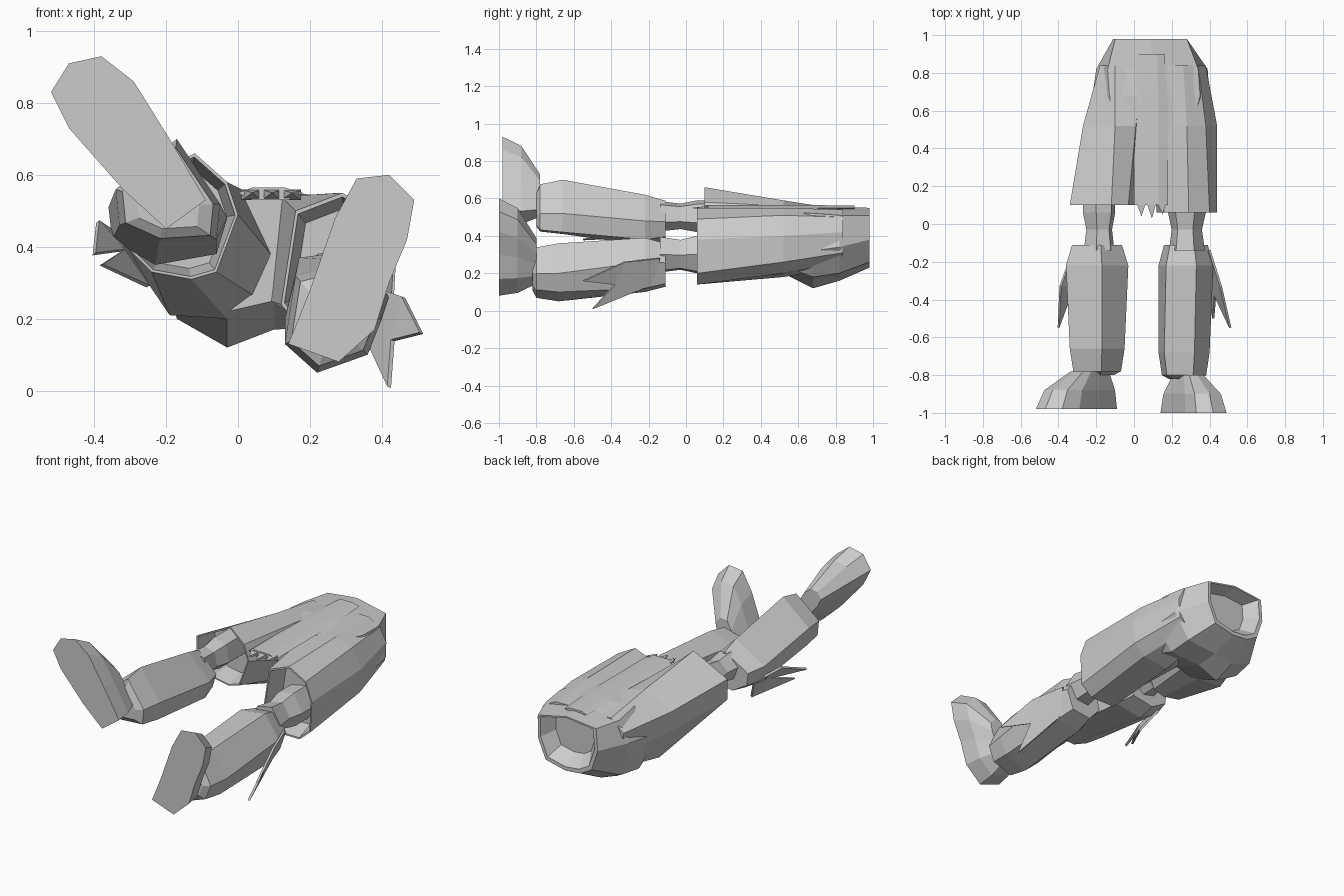
import bpy
import bmesh

default_cube = bpy.data.objects.get("Cube")
if default_cube:
    bpy.data.objects.remove(default_cube, do_unlink=True)

GREY = (0.6, 0.6, 0.6, 1.0)
grey = bpy.data.materials.new("plain grey")
grey.use_nodes = True
grey.diffuse_color = GREY
grey.node_tree.nodes["Principled BSDF"].inputs["Base Color"].default_value = GREY


def finish(name, bm):
    """Turn a bmesh into a flat shaded grey object."""
    bmesh.ops.recalc_face_normals(bm, faces=bm.faces[:])
    mesh = bpy.data.meshes.new(name)
    bm.to_mesh(mesh)
    bm.free()
    mesh.materials.append(grey)
    part = bpy.data.objects.new(name, mesh)
    bpy.context.collection.objects.link(part)
    return part


def shrink(outline, factor, pivot=None):
    """Scale an (x, z) outline about a pivot, or about its own middle."""
    count = len(outline)
    px, pz = pivot or (sum(p[0] for p in outline) / count,
                       sum(p[1] for p in outline) / count)
    return [(px + (x - px) * factor, pz + (z - pz) * factor) for x, z in outline]


def loft(name, *stations):
    """Skin a closed solid through (y, outline) stations."""
    bm = bmesh.new()
    rings = [[bm.verts.new((x, y, z)) for x, z in outline] for y, outline in stations]
    count = len(rings[0])
    for near, far in zip(rings, rings[1:]):
        for i in range(count):
            j = (i + 1) % count
            bm.faces.new((near[i], near[j], far[j], far[i]))
    bm.faces.new(rings[0])
    bm.faces.new(rings[-1])
    return finish(name, bm)


def foot(name, sole_y, sole, heel):
    """Flat sole that narrows back to the ankle."""
    loft(name,
         (sole_y, sole),
         (sole_y + .1, shrink(sole, .87, heel)),
         (sole_y + .2, shrink(sole, .47, heel)))


def shin(name, ankle_y, lower, upper, knee):
    """Boot shaft from the ankle up to below the knee."""
    loft(name,
         (ankle_y - .02, shrink(lower, .6)),
         (ankle_y, shrink(lower, .87)),
         (ankle_y + .12, lower),
         (-.22, upper),
         (-.11, shrink(upper, .8)))
    # Bare knee running from the boot into the trouser leg
    loft(name.replace("shin", "knee"),
         (-.14, shrink(knee, .95)), (-.03, shrink(knee, .8)), (.06, knee), (.22, knee))


def trouser_leg(name, hem_y, hem, middle, hip):
    """Loose cloth tube with a shallow recessed hem."""
    loft(name,
         (hem_y + .12, shrink(hem, .8)),
         (hem_y, shrink(hem, .95)),
         (hem_y, hem),
         (.52, middle),
         (.84, hip))


def fin(name, inner, lower, outer, fold, tip, low_tip):
    """Two pointed cloth blades joined along a fold."""
    bm = bmesh.new()
    a, b, c, d, e, f = [bm.verts.new(p) for p in (inner, lower, outer, fold, tip, low_tip)]
    for face in ((a, c, d), (c, e, d), (a, d, b), (d, f, b)):
        bm.faces.new(face)
    part = finish(name, bm)
    solid = part.modifiers.new("cloth thickness", "SOLIDIFY")
    solid.thickness = .012
    solid.offset = 0


# Feet
foot("right_foot", -.98,
     [(-.52, .83), (-.47, .91), (-.38, .93), (-.29, .86), (-.19, .7),
      (-.09, .53), (-.2, .45), (-.32, .56), (-.47, .73)], (-.17, .55))
foot("left_foot", -1,
     [(.33, .59), (.42, .6), (.49, .53), (.47, .42), (.42, .3),
      (.38, .17), (.28, .08), (.14, .13), (.2, .28), (.27, .48)], (.26, .2))

# Shins and knees
shin("right_shin", -.78,
     [(-.34, .56), (-.33, .46), (-.22, .41), (-.06, .42), (-.05, .52), (-.17, .7)],
     [(-.36, .51), (-.35, .42), (-.23, .35), (-.06, .38), (-.03, .48), (-.17, .62)],
     [(-.27, .52), (-.24, .44), (-.16, .42), (-.1, .47), (-.12, .57), (-.2, .59)])
shin("left_shin", -.8,
     [(.13, .13), (.22, .05), (.36, .1), (.4, .2), (.32, .36), (.16, .32)],
     [(.13, .2), (.22, .1), (.37, .12), (.42, .26), (.33, .39), (.17, .37)],
     [(.18, .27), (.24, .2), (.33, .21), (.38, .3), (.32, .4), (.22, .38)])

# Trouser legs
trouser_leg("right_trouser_leg", .1,
            [(-.34, .55), (-.34, .43), (-.24, .33), (-.13, .31), (-.06, .33),
             (0, .49), (-.03, .58), (-.12, .66)],
            [(-.27, .5), (-.26, .38), (-.19, .21), (-.03, .2), (.05, .26),
             (.1, .37), (.01, .56), (-.1, .59)],
            [(-.18, .47), (-.17, .34), (-.08, .22), (0, .2), (.05, .25),
             (.1, .38), (.05, .53), (-.1, .54)])
trouser_leg("left_trouser_leg", .06,
            [(.12, .24), (.2, .14), (.36, .14), (.43, .2), (.44, .38), (.4, .49), (.29, .55), (.16, .5)],
            [(.09, .25), (.2, .18), (.36, .2), (.43, .26), (.44, .4), (.38, .51), (.28, .55), (.12, .54)],
            [(.12, .27), (.2, .23), (.3, .26), (.37, .31), (.38, .42), (.34, .5), (.26, .54), (.14, .54)])

# Hips rounding in to a hollow waist
waist = [(-.07, .28), (0, .24), (.1, .23), (.23, .26), (.28, .38),
         (.28, .51), (.09, .55), (-.1, .53), (-.11, .4)]
loft("hips",
     (.48, [(-.14, .28), (-.03, .22), (.1, .25), (.3, .25), (.38, .35),
            (.3, .53), (.1, .555), (-.1, .54), (-.2, .4)]),
     (.68, [(-.17, .2), (-.03, .12), (.1, .17), (.3, .18), (.4, .32),
            (.35, .52), (.1, .56), (-.13, .55), (-.22, .4)]),
     (.82, [(-.15, .21), (-.02, .16), (.1, .18), (.29, .2), (.39, .34),
            (.34, .51), (.1, .555), (-.14, .53), (-.2, .41)]),
     (.98, waist),
     (.98, shrink(waist, .9, (.1, .46))),
     (.9, shrink(waist, .65, (.1, .46))))

# Front flap hanging between the legs, with a ragged hem
flap = [(0, .55), (.04, .565), (.13, .565), (.18, .55), (.14, .53), (.04, .53)]
loft("front_flap",
     (.1, flap), (.35, flap), (.65, flap), (.9, shrink(flap, .8)))
for index, reach in enumerate((.04, .03, .05)):
    left = .01 + index * .055
    right = left + .055
    bm = bmesh.new()
    for corner in ((left, .12, .56), (right, .12, .56), (left + .03, reach, .55),
                   (left, .12, .53), (right, .12, .53)):
        bm.verts.new(corner)
    bmesh.ops.convex_hull(bm, input=bm.verts[:])
    finish("flap_point", bm)

# Cloth fins behind the calves
fin("right_fin", (-.33, -.16, .43), (-.25, -.25, .29), (-.39, -.33, .47),
    (-.32, -.33, .39), (-.4, -.55, .38), (-.38, -.47, .35))
fin("left_fin", (.4, -.14, .28), (.36, -.18, .14), (.46, -.33, .26),
    (.43, -.38, .14), (.51, -.55, .16), (.42, -.5, .01))
